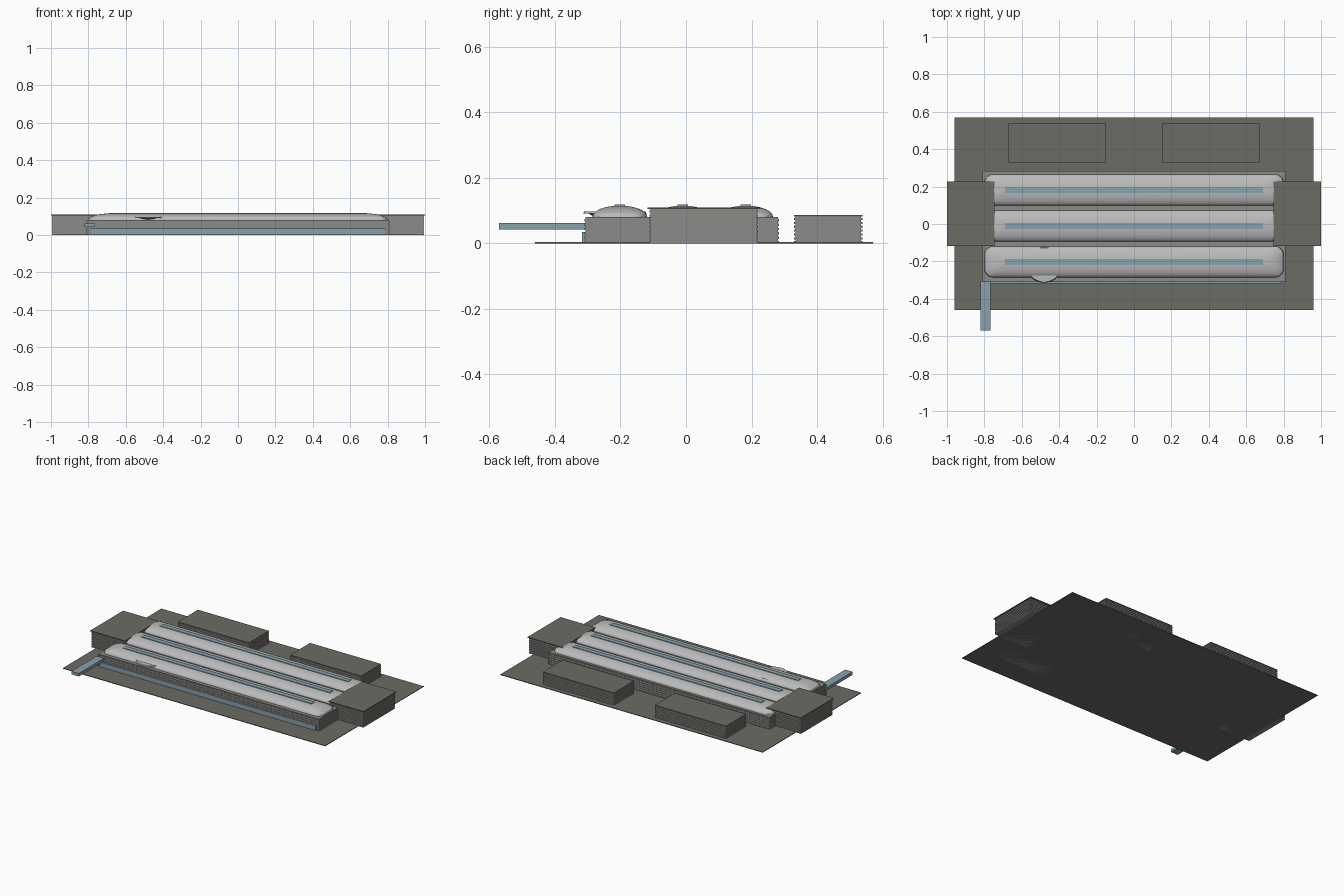
import bpy, bmesh, math

if "Cube" in bpy.data.objects:
    bpy.data.objects.remove(bpy.data.objects["Cube"])

def material(name, rgb):
    m = bpy.data.materials.new(name)
    m.diffuse_color = (*rgb, 1)
    m.use_nodes = True
    m.node_tree.nodes["Principled BSDF"].inputs["Base Color"].default_value = m.diffuse_color
    return m

GLASS = material("blue_glass", (0.24, 0.36, 0.42))
DARK = material("dark_grey", (0.15, 0.15, 0.13))
WALL = material("wall_grey", (0.26, 0.26, 0.25))
ROOF = material("roof_grey", (0.5, 0.5, 0.5))

def finish(name, bm, mat):
    bmesh.ops.recalc_face_normals(bm, faces=bm.faces[:])
    me = bpy.data.meshes.new(name)
    bm.to_mesh(me)
    bm.free()
    ob = bpy.data.objects.new(name, me)
    bpy.context.collection.objects.link(ob)
    me.materials.append(mat)
    return ob

def add_box(bm, x0, x1, y0, y1, z0, z1):
    vs = bmesh.ops.create_cube(bm, size=1)["verts"]
    for v in vs:
        v.co = ((x0 + x1) / 2 + v.co.x * (x1 - x0),
                (y0 + y1) / 2 + v.co.y * (y1 - y0),
                (z0 + z1) / 2 + v.co.z * (z1 - z0))

def box(name, mat, *dims):
    bm = bmesh.new()
    add_box(bm, *dims)
    return finish(name, bm, mat)

def ribbed_block(name, mat, x0, x1, y0, y1, z1, n, depth=0.004):
    """Block whose outer wall steps in and out, one band per storey."""
    bm = bmesh.new()
    rings = []
    h = z1 / n
    for i in range(n):
        for f, d in ((0, 0), (0.55, 0), (0.55, depth), (1, depth)):
            z = (i + f) * h
            rings.append([bm.verts.new(p) for p in (
                (x0 + d, y0 + d, z), (x1 - d, y0 + d, z),
                (x1 - d, y1 - d, z), (x0 + d, y1 - d, z))])
    for a, b in zip(rings, rings[1:]):
        for k in range(4):
            bm.faces.new((a[k], a[k - 1], b[k - 1], b[k]))
    bm.faces.new(rings[0])
    bm.faces.new(rings[-1])
    return finish(name, bm, mat)

def rounded_rect(hx, hy, r, seg=6):
    pts = []
    for q, (sx, sy) in enumerate(((1, 1), (-1, 1), (-1, -1), (1, -1))):
        for i in range(seg + 1):
            a = math.pi / 2 * (q + i / seg)
            pts.append((sx * (hx - r) + r * math.cos(a), sy * (hy - r) + r * math.sin(a)))
    return pts

def vault(name, yc):
    """Long arched roof with rounded hipped ends."""
    bm = bmesh.new()
    rings = []
    levels = [(0.083, 0.078)]
    levels += [(0.083 * math.cos(a), 0.082 + 0.033 * math.sin(a))
               for a in (math.radians(d) for d in (0, 15, 30, 45, 58, 70, 80))]
    for hy, z in levels:
        hx = 0.80 - 1.35 * (0.083 - hy)
        rings.append([bm.verts.new((x, yc + y, z))
                      for x, y in rounded_rect(hx, hy, min(0.045, hy * 0.7))])
    n = len(rings[0])
    for a, b in zip(rings, rings[1:]):
        for k in range(n):
            bm.faces.new((a[k - 1], a[k], b[k], b[k - 1]))
    bm.faces.new(rings[-1])
    bm.faces.new(rings[0])
    smooth(finish(name, bm, ROOF))

def smooth(ob):
    bpy.ops.object.select_all(action='DESELECT')
    ob.select_set(True)
    bpy.context.view_layer.objects.active = ob
    bpy.ops.object.shade_smooth_by_angle(angle=math.radians(30))

def cone(name, mat, r1, r2, z0, z1):
    bpy.ops.mesh.primitive_cone_add(vertices=32, radius1=r1, radius2=r2, depth=z1 - z0,
                                    location=(-0.48, -0.217, (z0 + z1) / 2))
    ob = bpy.context.object
    ob.name = name
    ob.data.materials.append(mat)
    smooth(ob)

# Ground slab
box("apron_slab", DARK, -0.96, 0.96, -0.46, 0.57, 0, 0.004)

# Main hall with three vaulted roofs and ridge skylights
ribbed_block("hall_walls", WALL, -0.81, 0.81, -0.31, 0.283, 0.08, 6, 0.003)
for label, yc in (("front", -0.202), ("middle", -0.01), ("rear", 0.182)):
    vault(label + "_vault_roof", yc)
    box(label + "_skylight", GLASS, -0.69, 0.69, yc - 0.016, yc + 0.016, 0.11, 0.118)

# Front glazing and boarding bridge
box("front_glazing", GLASS, -0.79, 0.79, -0.317, -0.305, 0.004, 0.035)
box("boarding_bridge", GLASS, -0.82, -0.766, -0.57, -0.305, 0.042, 0.062)

# End wings with overhanging roofs
for label, s in (("left", -1), ("right", 1)):
    xa, xb = sorted((s * 0.75, s * 0.995))
    ribbed_block(label + "_wing", WALL, xa, xb, -0.112, 0.22, 0.105, 9)
    xa, xb = sorted((s * 0.745, s * 1.0))
    box(label + "_wing_roof", DARK, xa, xb, -0.117, 0.228, 0.105, 0.11)

# Rear blocks
for label, s in (("left", -1), ("right", 1)):
    xa, xb = sorted((s * 0.15, s * 0.67))
    ribbed_block(label + "_rear_block", WALL, xa, xb, 0.33, 0.538, 0.083, 7)
    box(label + "_rear_block_roof", DARK, xa, xb, 0.33, 0.538, 0.082, 0.086)

# Lookout tower partly sunk in the front hall
cone("tower_shaft", WALL, 0.03, 0.03, 0, 0.07)
cone("tower_cab", GLASS, 0.045, 0.08, 0.07, 0.091)
cone("tower_roof", ROOF, 0.097, 0.093, 0.091, 0.097)
